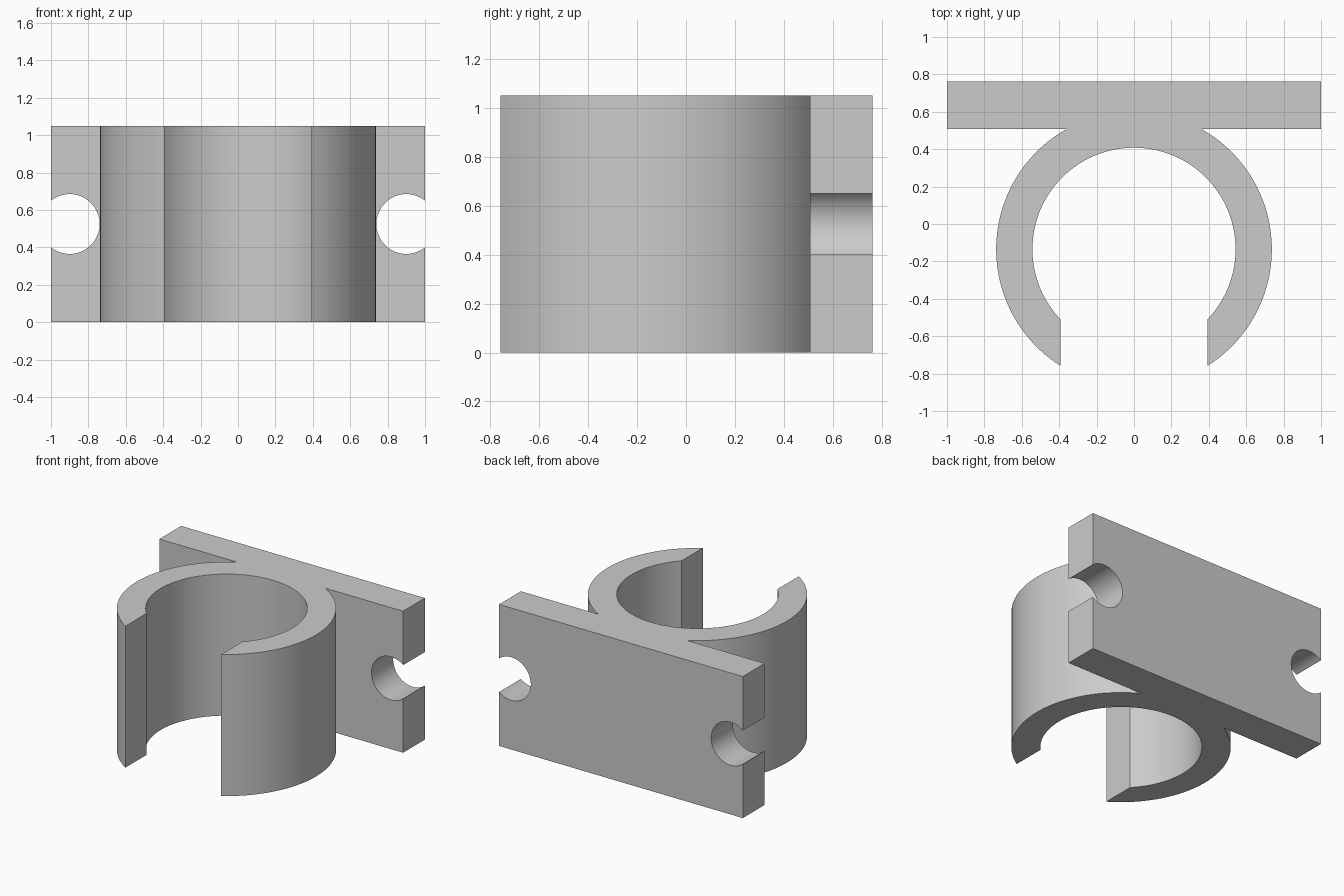
import bpy, bmesh
from math import sin, cos, asin, acos, pi, radians
from mathutils import Matrix

if "Cube" in bpy.data.objects:
    bpy.data.objects.remove(bpy.data.objects["Cube"])

HEIGHT = 1.05
BACK, FRONT = 0.762, 0.507        # mounting plate faces in y
CY, R_OUT, R_IN = -0.135, 0.737, 0.543
GAP = 0.393                       # half width of the clip opening
HOLE_X, HOLE_R = 0.90, 0.16


def arc(r, a0, a1, n):
    return [(r * cos(a0 + (a1 - a0) * i / n), CY + r * sin(a0 + (a1 - a0) * i / n))
            for i in range(n + 1)]


# Right half of the top outline: plate end, outer arc, jaw tip, inner arc
half = [(1.0, BACK), (1.0, FRONT)]
half += arc(R_OUT, asin((FRONT - CY) / R_OUT), -acos(GAP / R_OUT), 48)
half += arc(R_IN, -acos(GAP / R_IN), pi / 2, 56)
outline = half + [(-x, y) for x, y in reversed(half[:-1])]

# Pipe clip with its mounting plate, extruded upward
bm = bmesh.new()
face = bm.faces.new([bm.verts.new((x, y, 0)) for x, y in outline])
ext = bmesh.ops.extrude_face_region(bm, geom=[face])
top = [v for v in ext["geom"] if isinstance(v, bmesh.types.BMVert)]
bmesh.ops.translate(bm, verts=top, vec=(0, 0, HEIGHT))
bmesh.ops.recalc_face_normals(bm, faces=bm.faces)
mesh = bpy.data.meshes.new("pipe_clip")
bm.to_mesh(mesh)
bm.free()
clip = bpy.data.objects.new("pipe_clip", mesh)
bpy.context.collection.objects.link(clip)

# Open screw holes at both plate ends
bm = bmesh.new()
for side in (-1, 1):
    place = (Matrix.Translation((side * HOLE_X, 0.65, HEIGHT / 2))
             @ Matrix.Rotation(radians(90), 4, 'X'))
    bmesh.ops.create_cone(bm, cap_ends=True, segments=64, radius1=HOLE_R,
                          radius2=HOLE_R, depth=0.5, matrix=place)
cut_mesh = bpy.data.meshes.new("screw_hole_cutter")
bm.to_mesh(cut_mesh)
bm.free()
cutter = bpy.data.objects.new("screw_hole_cutter", cut_mesh)
bpy.context.collection.objects.link(cutter)
cutter.hide_render = True

mod = clip.modifiers.new("screw_holes", 'BOOLEAN')
mod.operation = 'DIFFERENCE'
mod.solver = 'EXACT'
mod.object = cutter
bpy.context.view_layer.objects.active = clip
clip.select_set(True)
bpy.ops.object.modifier_apply(modifier=mod.name)
bpy.data.objects.remove(cutter)

# Smooth curved walls, crisp edges
bpy.ops.object.shade_smooth_by_angle(angle=radians(25))
